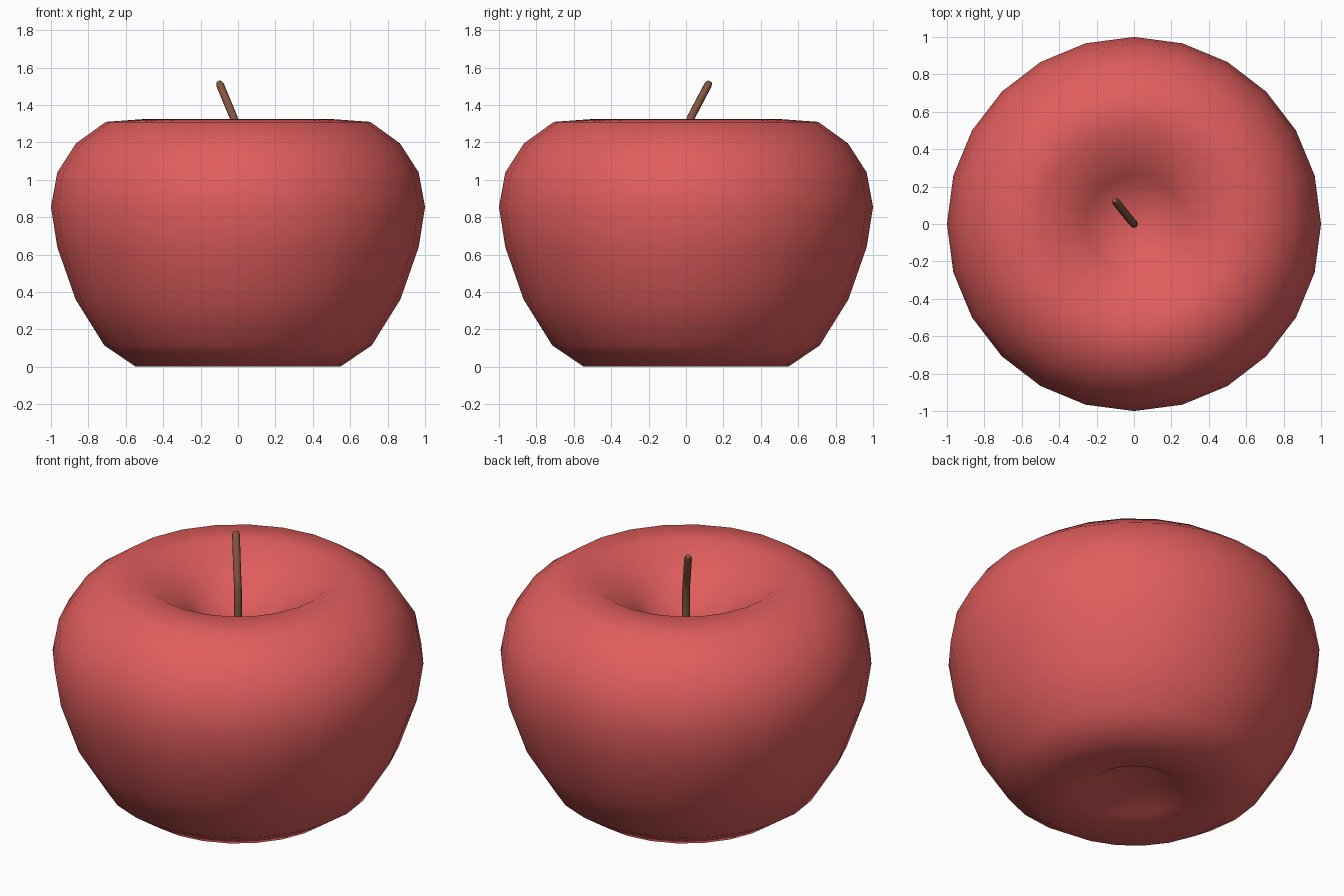
import bpy, bmesh, math
from mathutils import Vector

if "Cube" in bpy.data.objects:
    bpy.data.objects.remove(bpy.data.objects["Cube"])


def finish(name, bm, color, angle):
    mesh = bpy.data.meshes.new(name)
    bmesh.ops.recalc_face_normals(bm, faces=bm.faces)
    bm.to_mesh(mesh)
    bm.free()
    obj = bpy.data.objects.new(name, mesh)
    bpy.context.collection.objects.link(obj)
    mat = bpy.data.materials.new(name + "_color")
    mat.diffuse_color = color
    mat.use_nodes = True
    mat.node_tree.nodes["Principled BSDF"].inputs["Base Color"].default_value = mat.diffuse_color
    mesh.materials.append(mat)
    bpy.ops.object.select_all(action='DESELECT')
    obj.select_set(True)
    bpy.context.view_layer.objects.active = obj
    bpy.ops.object.shade_smooth_by_angle(angle=math.radians(angle))
    return obj


def bridge(bm, a, b):
    n = len(a)
    for i in range(n):
        bm.faces.new((a[i], a[(i + 1) % n], b[(i + 1) % n], b[i]))


def cap(bm, ring, tip):
    for i in range(len(ring)):
        bm.faces.new((ring[i], ring[(i + 1) % len(ring)], tip))


# Fruit: 24-sided lathe with dimples at both poles
profile = [(0.26, 0.03), (0.55, 0.003), (0.715, 0.115), (0.868, 0.36),
           (0.966, 0.64), (1.0, 0.855), (0.966, 1.04), (0.866, 1.195),
           (0.707, 1.31), (0.5, 1.325), (0.259, 1.17)]
bm = bmesh.new()
rings = [[bm.verts.new((r * math.cos(math.tau * i / 24),
                        r * math.sin(math.tau * i / 24), z))
          for i in range(24)] for r, z in profile]
for a, b in zip(rings, rings[1:]):
    bridge(bm, a, b)
cap(bm, rings[0], bm.verts.new((0, 0, 0.19)))
cap(bm, rings[-1], bm.verts.new((0, 0, 0.97)))
finish("apple_body", bm, (0.75, 0.11, 0.11, 1), 180)

# Stem: thin tube, upright in the dimple and then leaning back left
path = [((0, 0, 0.93), 0.021), ((0, 0, 1.15), 0.021), ((-0.004, 0.005, 1.26), 0.021),
        ((-0.024, 0.027, 1.335), 0.021), ((-0.096, 0.118, 1.508), 0.021),
        ((-0.102, 0.126, 1.524), 0.014)]
pts = [Vector(p) for p, r in path]
bm = bmesh.new()
rings = []
for k, (p, r) in enumerate(path):
    d = (pts[min(k + 1, len(pts) - 1)] - pts[max(k - 1, 0)]).normalized()
    u = Vector((0, 1, 0)).cross(d).normalized()
    v = d.cross(u)
    rings.append([bm.verts.new(pts[k] + r * (u * math.cos(math.tau * i / 8)
                                             + v * math.sin(math.tau * i / 8)))
                  for i in range(8)])
for a, b in zip(rings, rings[1:]):
    bridge(bm, a, b)
bm.faces.new(rings[0])
bm.faces.new(rings[-1])
finish("stem", bm, (0.23, 0.09, 0.05, 1), 50)
